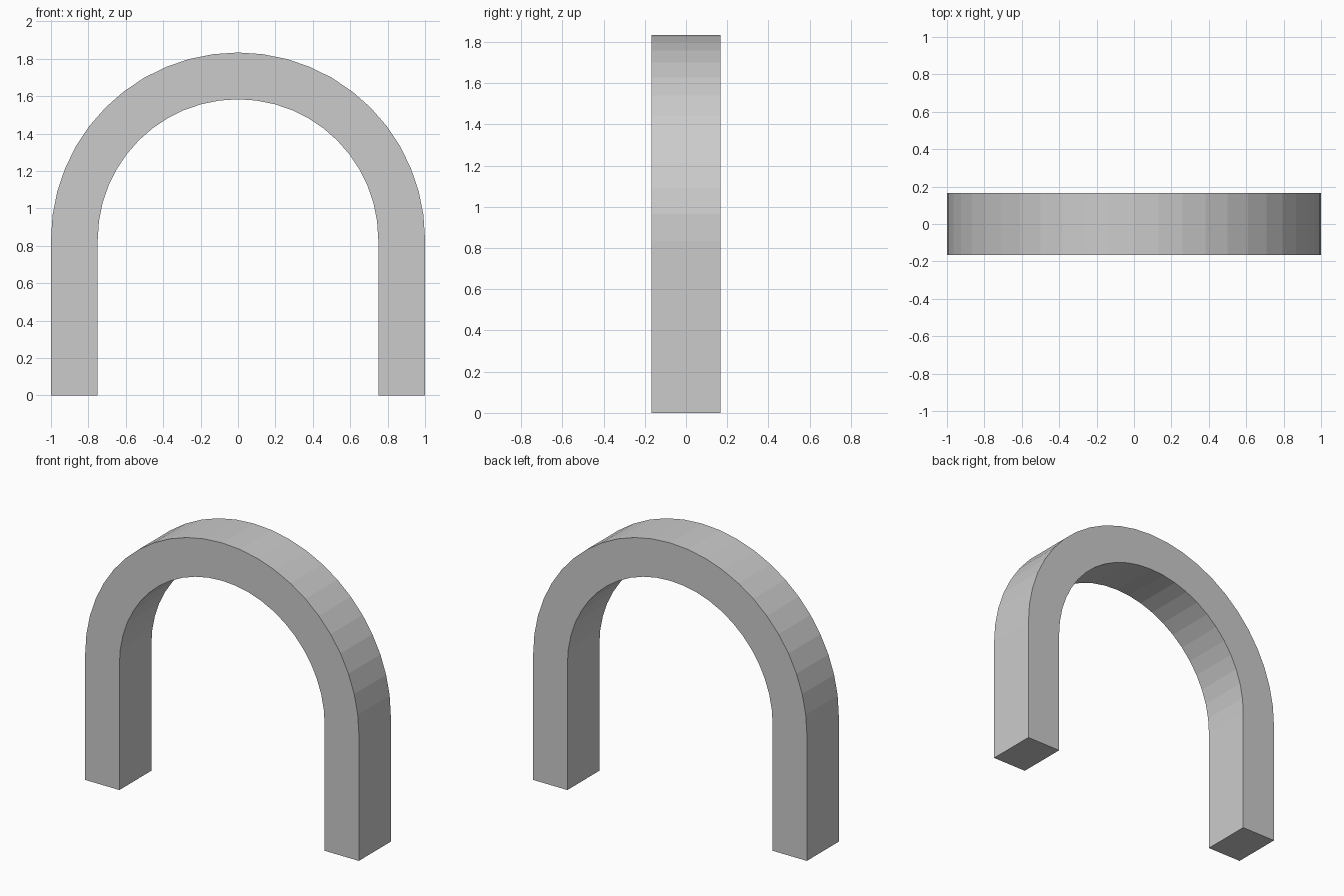
import bpy, bmesh
from math import sin, cos, pi

if "Cube" in bpy.data.objects:
    bpy.data.objects.remove(bpy.data.objects["Cube"])

R_OUT, R_IN = 1.0, 0.75      # arch radii
SPRING = 0.8333              # height where the legs meet the curve
HALF_DEPTH = 0.1667
SEGMENTS = 24                # facets around the half circle


def edge_line(r):
    """Outline from right foot, over the arch, to left foot."""
    arc = [(r * cos(pi * i / SEGMENTS), SPRING + r * sin(pi * i / SEGMENTS))
           for i in range(SEGMENTS + 1)]
    return [(r, 0.0)] + arc + [(-r, 0.0)]


bm = bmesh.new()

# Rectangular cross-sections along the arch
rings = []
for (xo, zo), (xi, zi) in zip(edge_line(R_OUT), edge_line(R_IN)):
    corners = [(xo, -HALF_DEPTH, zo), (xo, HALF_DEPTH, zo),
               (xi, HALF_DEPTH, zi), (xi, -HALF_DEPTH, zi)]
    rings.append([bm.verts.new(c) for c in corners])

# Skin between neighbouring sections
for a, b in zip(rings, rings[1:]):
    for k in range(4):
        n = (k + 1) % 4
        bm.faces.new((a[k], a[n], b[n], b[k]))

# Foot faces
bm.faces.new(rings[0])
bm.faces.new(rings[-1])
bmesh.ops.recalc_face_normals(bm, faces=bm.faces[:])

mesh = bpy.data.meshes.new("arch")
bm.to_mesh(mesh)
bm.free()
bpy.context.collection.objects.link(bpy.data.objects.new("arch", mesh))
